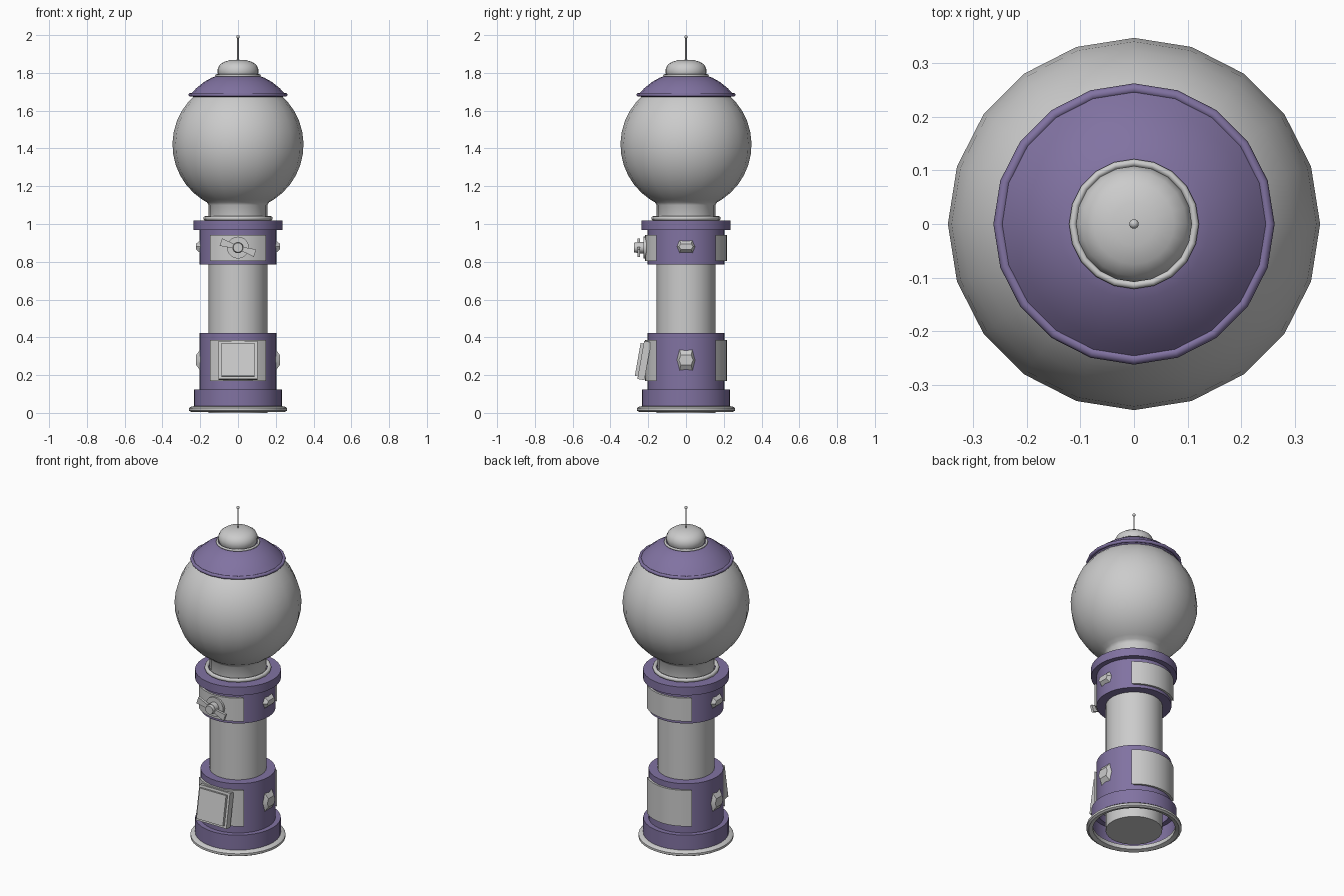
import bpy, bmesh
from math import sin, cos, pi, radians
from mathutils import Matrix, Vector

if "Cube" in bpy.data.objects:
    bpy.data.objects.remove(bpy.data.objects["Cube"])

purple = bpy.data.materials.new("purple")
purple.diffuse_color = (0.22, 0.17, 0.36, 1)
purple.use_nodes = True
purple.node_tree.nodes["Principled BSDF"].inputs["Base Color"].default_value = purple.diffuse_color


def finish(name, bm, mat=None, angle=35):
    bmesh.ops.remove_doubles(bm, verts=bm.verts, dist=1e-5)
    bmesh.ops.recalc_face_normals(bm, faces=bm.faces)
    me = bpy.data.meshes.new(name)
    bm.to_mesh(me)
    bm.free()
    ob = bpy.data.objects.new(name, me)
    bpy.context.collection.objects.link(ob)
    if mat:
        me.materials.append(mat)
    bpy.ops.object.select_all(action='DESELECT')
    ob.select_set(True)
    bpy.context.view_layer.objects.active = ob
    bpy.ops.object.shade_smooth_by_angle(angle=radians(angle))
    return ob


def lathe(name, profile, n=32, mat=None, closed=False, angle=35):
    """Turn an (r, z) profile around the z axis."""
    bm = bmesh.new()
    rings = [[bm.verts.new((r * cos(2 * pi * i / n), r * sin(2 * pi * i / n), z))
              for i in range(n)] for r, z in profile]
    pairs = list(zip(rings, rings[1:]))
    if closed:
        pairs.append((rings[-1], rings[0]))
    for a, b in pairs:
        for i in range(n):
            j = (i + 1) % n
            bm.faces.new((a[i], a[j], b[j], b[i]))
    bmesh.ops.dissolve_degenerate(bm, dist=1e-6, edges=bm.edges)
    return finish(name, bm, mat, angle)


def ring(name, R, r, z, n=20, mat=None):
    pts = [(R + r * cos(a * pi / 4), z + r * sin(a * pi / 4)) for a in range(8)]
    return lathe(name, pts, n, mat, closed=True, angle=60)


def prism(name, pts, lo, hi, place=Matrix(), scale=(1, 1)):
    """Extrude a polygon from lo to hi; the hi end may be scaled."""
    bm = bmesh.new()
    a = [bm.verts.new(place @ Vector((x, y, lo))) for x, y in pts]
    b = [bm.verts.new(place @ Vector((x * scale[0], y * scale[1], hi))) for x, y in pts]
    bm.faces.new(a)
    bm.faces.new(b)
    for i in range(len(pts)):
        j = (i + 1) % len(pts)
        bm.faces.new((a[i], a[j], b[j], b[i]))
    return finish(name, bm)


def square(h):
    return [(-h, -h), (h, -h), (h, h), (-h, h)]


def circle(r, n=20):
    return [(r * cos(2 * pi * i / n), r * sin(2 * pi * i / n)) for i in range(n)]


# Column and base
lathe("column", [(0, 0), (0.155, 0), (0.155, 1.03), (0, 1.03)])
lathe("foot_flange", [(0.225, 0.012), (0.225, 0.036), (0.248, 0.034), (0.26, 0.025),
                      (0.26, 0.012), (0.248, 0.005)], closed=True)
lathe("lower_housing", [(0.234, 0.02), (0.234, 0.125), (0.205, 0.125),
                        (0.205, 0.422), (0.15, 0.422)], mat=purple)
lathe("upper_housing", [(0.15, 0.785), (0.205, 0.785), (0.205, 0.968), (0.235, 0.968),
                        (0.235, 1.018), (0.15, 1.018)], mat=purple)

# Globe with neck
globe = [(0.155, 1.01), (0.155, 1.10), (0.165, 1.115)]
for i in range(16):
    t = radians(-57 + 147 * i / 15)
    globe.append((0.347 * cos(t), 1.42 + 0.347 * sin(t)))
lathe("globe", globe, 20)
ring("neck_ring", 0.172, 0.012, 1.03)

# Cap, knob and antenna
lathe("cap", [(0.236, 1.672), (0.252, 1.684), (0.222, 1.718), (0.18, 1.752),
              (0.14, 1.774), (0.11, 1.785), (0, 1.787)], 20, purple)
ring("cap_rim", 0.252, 0.010, 1.684, mat=purple)
ring("knob_ring", 0.114, 0.007, 1.786)
lathe("top_knob", [(0.100, 1.78), (0.108, 1.80), (0.108, 1.82), (0.098, 1.842),
                   (0.075, 1.858), (0.04, 1.868), (0, 1.87)], 20)
lathe("antenna", [(0.004, 1.865), (0.004, 1.99)], 8)
lathe("antenna_tip", [(0.009 * cos(radians(t)), 1.991 + 0.009 * sin(radians(t)))
                      for t in range(-90, 91, 30)], 10)

# Curved plates on front and back
arc = [(0.217 * sin(radians(t)), 0.217 * cos(radians(t)))
       for t in [-43.5 + 87 * i / 8 for i in range(9)]]
for side, s in (("front", -1), ("back", 1)):
    m = Matrix.Scale(s, 4, (0, 1, 0))
    prism(side + "_lower_plate", arc, 0.17, 0.387, m)
    prism(side + "_upper_plate", arc, 0.803, 0.943, m)

# Faceted studs on both sides
for side, s in (("left", -1), ("right", 1)):
    for level, z, h in (("lower", 0.28, 0.064), ("upper", 0.88, 0.038)):
        # local x -> y, local y -> z, local z -> outward
        m = Matrix(((0, 0, s, 0), (1, 0, 0, 0), (0, 1, 0, z), (0, 0, 0, 1)))
        stud = [(-0.05, 0), (-0.036, -h), (0.036, -h), (0.05, 0), (0.036, h), (-0.036, h)]
        prism(f"{side}_{level}_stud", stud, 0.195, 0.222, m, (0.75, 0.4))

# Sloping dispenser flap
face = Matrix.Rotation(radians(90), 4, 'X')   # local z -> -y, local y -> z
tilt = Matrix.Translation((0, -0.222, 0.277)) @ Matrix.Rotation(radians(-10), 4, 'X') @ face
prism("flap_frame", square(0.102), -0.02, 0.018, tilt)
prism("flap", square(0.088), 0.01, 0.034, tilt)

# Turn handle
hub = Matrix.Translation((0, 0, 0.875)) @ face
prism("handle_disc", circle(0.058), 0.19, 0.225, hub)
prism("handle_hub", circle(0.03, 16), 0.21, 0.258, hub)
prism("handle_cap", circle(0.028, 16), 0.256, 0.275, hub, (0.9, 0.9))
bar = [(-0.095, -0.021), (-0.03, -0.012), (0.03, -0.012), (0.095, -0.021),
       (0.095, 0.021), (0.03, 0.012), (-0.03, 0.012), (-0.095, 0.021)]
prism("handle_bar", bar, 0.243, 0.258, hub @ Matrix.Rotation(radians(-18), 4, 'Z'))
